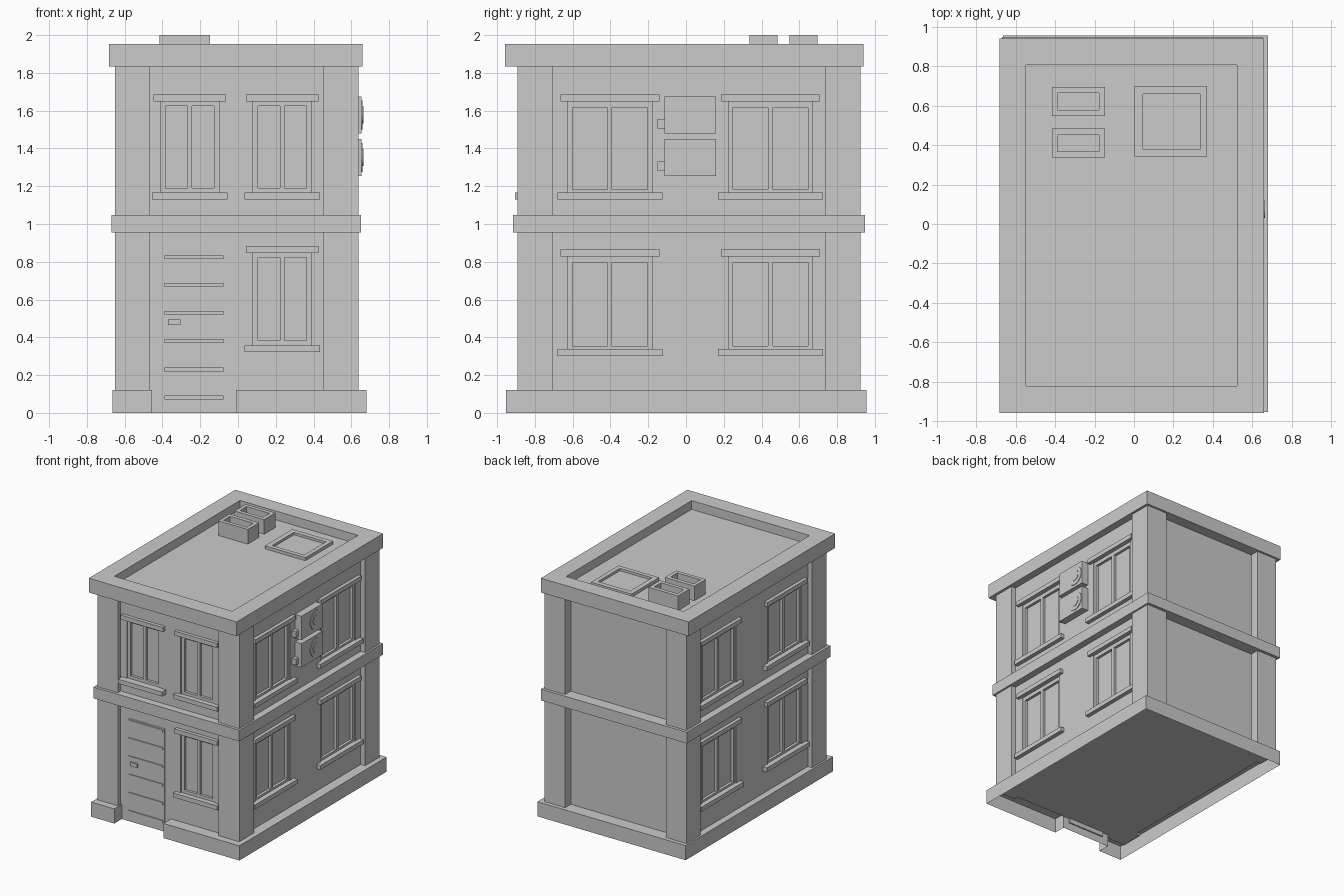
import bpy, bmesh, math
from mathutils import Matrix

if "Cube" in bpy.data.objects:
    bpy.data.objects.remove(bpy.data.objects["Cube"])

FRONT, RIGHT, LEFT, BACK = -0.855, 0.596, -0.611, 0.85   # wall planes
openings = []                                            # cut out of the walls later


def finish(name, bm):
    bmesh.ops.recalc_face_normals(bm, faces=bm.faces)
    me = bpy.data.meshes.new(name)
    bm.to_mesh(me)
    bm.free()
    ob = bpy.data.objects.new(name, me)
    bpy.context.collection.objects.link(ob)
    return ob


def add_box(bm, a, b):
    lo = [min(p, q) for p, q in zip(a, b)]
    hi = [max(p, q) for p, q in zip(a, b)]
    mid = [(p + q) / 2 for p, q in zip(lo, hi)]
    size = [q - p for p, q in zip(lo, hi)]
    bmesh.ops.create_cube(bm, size=1, matrix=Matrix.Translation(mid) @ Matrix.Diagonal((*size, 1)))


def boxes(name, pairs):
    bm = bmesh.new()
    for a, b in pairs:
        add_box(bm, a, b)
    return finish(name, bm)


def tray(name, x0, x1, y0, y1, z0, z1, inner, floor):
    """Box with a rectangular recess in its top."""
    bm = bmesh.new()

    def ring(ax, bx, ay, by, z):
        return [bm.verts.new((x, y, z)) for x, y in ((ax, ay), (bx, ay), (bx, by), (ax, by))]
    rings = [ring(x0, x1, y0, y1, z0), ring(x0, x1, y0, y1, z1), ring(*inner, z1), ring(*inner, floor)]
    bm.faces.new(rings[0])
    bm.faces.new(rings[-1])
    for r, s in zip(rings, rings[1:]):
        for i in range(4):
            j = (i + 1) % 4
            bm.faces.new((r[i], r[j], s[j], s[i]))
    return finish(name, bm)


def place(side, u, d, z):
    """Wall coordinates (along, outwards, up) to world."""
    if side == "front":
        return (u, FRONT - d, z)
    return (RIGHT + d, u, z) if side == "right" else (LEFT - d, u, z)


def window(name, side, c, z0, z1, frame, pane, lintel, sill, rim, sill_depth=0.034):
    p0, p1 = z0 + rim[0], z1 - rim[1]          # glass heights
    f, g, back, gap = -0.008, -0.03, -0.05, 0.0125
    zl, zh = z0 + 0.034, z1 - 0.034
    openings.append((place(side, c - frame, -0.04, zl), place(side, c + frame, 0.1, zh)))
    parts = [(-lintel, lintel, z1 - 0.036, z1, 0.028),
             (-sill, sill, z0, z0 + 0.036, sill_depth),
             (-frame, -pane, zl, zh, f), (pane, frame, zl, zh, f),
             (-gap, gap, p0, p1, f), (-pane, pane, zl, p0, f), (-pane, pane, p1, zh, f),
             (-pane, pane, p0, p1, g)]
    boxes(name, [(place(side, c + a, back, b0), place(side, c + b, d, b1))
                 for a, b, b0, b1, d in parts])


# floor band, corner pillars
boxes("floor_band", [((-0.67, -0.915, 0.955), (0.652, 0.947, 1.047))])
for i, (xa, xb) in enumerate(((-0.65, -0.465), (0.45, 0.637))):
    for j, (ya, yb) in enumerate(((-0.893, -0.705), (0.738, 0.923))):
        boxes(f"corner_pillar_{i}{j}", [((xa, ya, 0.1), (xb, yb, 1.85))])

# plinth: open-bottomed shell with a notch at the door
outline = [(-0.665, -0.952), (-0.455, -0.952), (-0.455, FRONT), (-0.01, FRONT),
           (-0.01, -0.952), (0.679, -0.952), (0.679, 0.955), (-0.665, 0.955)]
bm = bmesh.new()
low = [bm.verts.new((x, y, 0)) for x, y in outline]
top = [bm.verts.new((x, y, 0.12)) for x, y in outline]
bm.faces.new(top)
for i in range(len(low)):
    j = (i + 1) % len(low)
    bm.faces.new((low[i], low[j], top[j], top[i]))
finish("plinth", bm)

# roof with parapet, vents and hatch
tray("roof", -0.683, 0.658, -0.957, 0.94, 1.835, 1.952, (-0.547, 0.523, -0.82, 0.807), 1.88)
for i, y in enumerate((0.337, 0.548)):
    tray(f"roof_vent_{i}", -0.415, -0.147, y, y + 0.147, 1.87, 2.0,
         (-0.387, -0.178, y + 0.03, y + 0.115), 1.95)
tray("roof_hatch", 0.003, 0.371, 0.343, 0.7, 1.87, 1.905, (0.045, 0.335, 0.378, 0.66), 1.885)

# side windows on both long walls
for side in ("right", "left"):
    for c, bay in ((-0.403, "front"), (0.447, "rear")):
        for z0, z1, storey in ((0.302, 0.864, "lower"), (1.13, 1.685, "upper")):
            window(f"{side}_{bay}_{storey}_window", side, c, z0, z1,
                   0.223, 0.198, 0.262, 0.278, (0.053, 0.068))

# front windows
for name, c, z0, z1, depth in (("front_lower_window", 0.234, 0.322, 0.883, 0.034),
                               ("front_upper_right_window", 0.234, 1.13, 1.685, 0.034),
                               ("front_upper_left_window", -0.255, 1.13, 1.685, 0.05)):
    window(name, "front", c, z0, z1, 0.155, 0.128, 0.192, 0.2, (0.06, 0.06), depth)

# walls with the window openings cut in
walls = boxes("walls", [((LEFT, FRONT, 0.1), (RIGHT, BACK, 1.85))])
cutter = boxes("opening_cutter", openings)
mod = walls.modifiers.new("openings", "BOOLEAN")
mod.operation, mod.solver, mod.object = "DIFFERENCE", "EXACT", cutter
bpy.context.view_layer.objects.active = walls
bpy.ops.object.modifier_apply(modifier="openings")
bpy.data.objects.remove(cutter)

# door with ribs and handle
boxes("door", [((-0.399, FRONT + 0.01, 0.062), (-0.065, -0.858, 0.845))])
boxes("door_ribs", [((-0.388, FRONT, z - 0.01), (-0.078, -0.866, z + 0.01))
                    for z in (0.082, 0.23, 0.38, 0.53, 0.678, 0.824)])
boxes("door_handle", [((-0.37, FRONT, 0.465), (-0.305, -0.873, 0.495))])

# air conditioners on the right wall
for i, z in enumerate((1.255, 1.48)):
    boxes(f"air_conditioner_{i}", [((0.57, -0.113, z), (0.655, 0.158, z + 0.195)),
                                   ((0.57, -0.15, z + 0.025), (0.63, -0.11, z + 0.075))])
    bm = bmesh.new()
    for r, x in ((0.078, 0.66), (0.045, 0.664)):
        bmesh.ops.create_cone(bm, cap_ends=True, segments=24, radius1=r, radius2=r, depth=0.02,
                              matrix=Matrix.Translation((x - 0.01, 0.075, z + 0.097))
                              @ Matrix.Rotation(math.pi / 2, 4, "Y"))
    finish(f"fan_{i}", bm)
